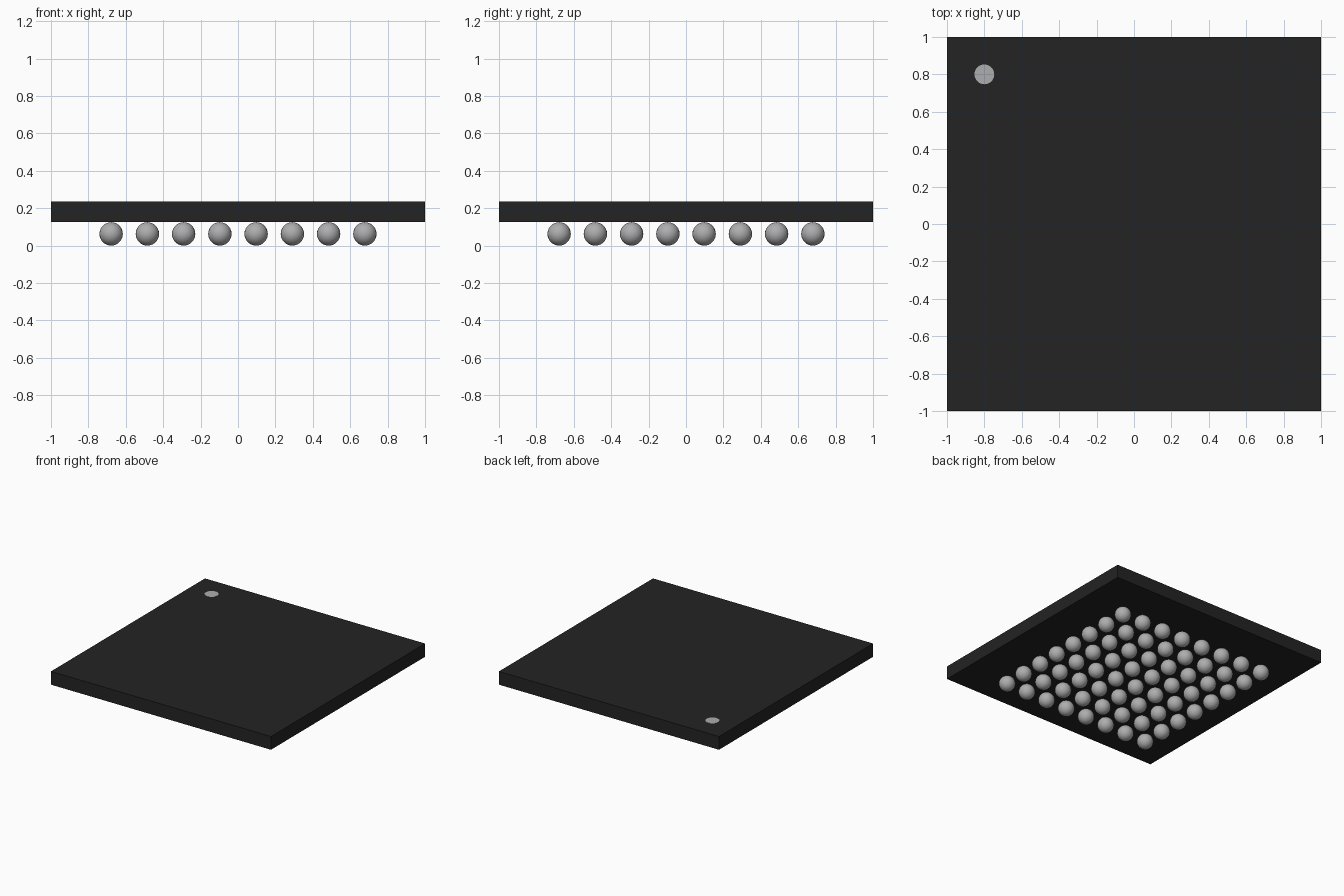
import bpy, bmesh
from mathutils import Matrix

if "Cube" in bpy.data.objects:
    bpy.data.objects.remove(bpy.data.objects["Cube"])

PITCH, COUNT, R = 0.1938, 8, 0.0625
BOTTOM, TOP = 0.126, 0.235


def material(name, rgb):
    m = bpy.data.materials.new(name)
    m.diffuse_color = (*rgb, 1)
    m.use_nodes = True
    m.node_tree.nodes["Principled BSDF"].inputs["Base Color"].default_value = m.diffuse_color
    return m


def finish(name, bm, mat):
    me = bpy.data.meshes.new(name)
    bm.to_mesh(me)
    bm.free()
    me.materials.append(mat)
    ob = bpy.data.objects.new(name, me)
    bpy.context.collection.objects.link(ob)
    return ob


black = material("black_plastic", (0.017, 0.017, 0.017))
solder = material("solder_grey", (0.42, 0.42, 0.43))
paint = material("marker_grey", (0.42, 0.42, 0.43))

# Flat square chip body
bm = bmesh.new()
bmesh.ops.create_cube(bm, size=1, matrix=Matrix.Translation((0, 0, (BOTTOM + TOP) / 2))
                      @ Matrix.Diagonal((2, 2, TOP - BOTTOM, 1)))
finish("package_body", bm, black)

# Round corner marker printed on the top
bm = bmesh.new()
bmesh.ops.create_cone(bm, cap_ends=True, segments=32, radius1=0.053, radius2=0.053, depth=0.003,
                      matrix=Matrix.Translation((-0.8, 0.8, TOP + 0.0005)))
finish("corner_marker", bm, paint)

# Grid of solder balls underneath
bm = bmesh.new()
start = -PITCH * (COUNT - 1) / 2
for i in range(COUNT):
    for j in range(COUNT):
        bmesh.ops.create_uvsphere(bm, u_segments=24, v_segments=14, radius=R,
                                  matrix=Matrix.Translation((start + i * PITCH, start + j * PITCH, R)))
for f in bm.faces:
    f.smooth = True
finish("solder_balls", bm, solder)
